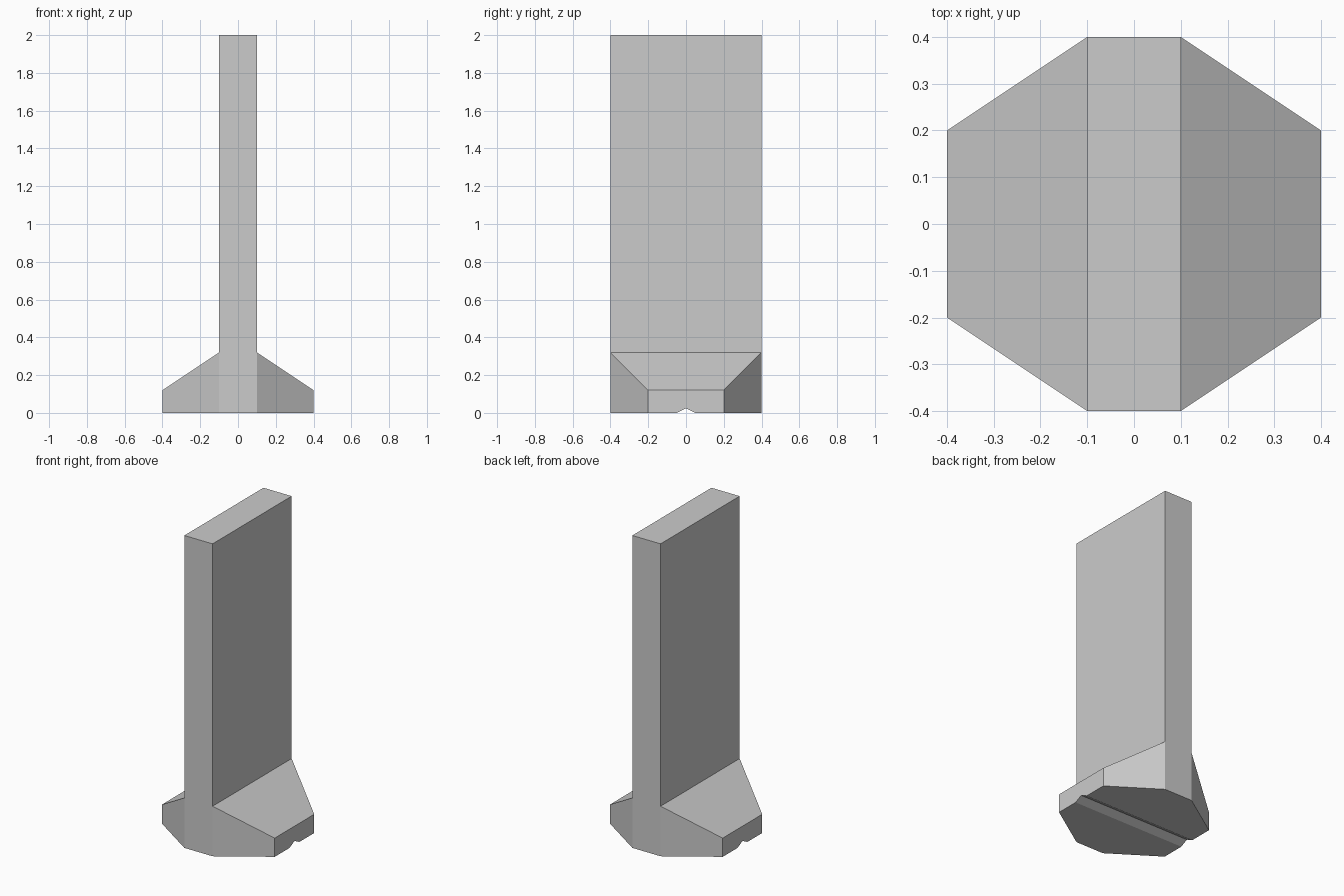
import bpy
import bmesh

if "Cube" in bpy.data.objects:
    bpy.data.objects.remove(bpy.data.objects["Cube"])

GROOVE_W, GROOVE_H = 0.05, 0.025

# Sections along x: (x, half depth, shoulder height, top height)
half = [(0.1, 0.4, 0.32, 2.0), (0.1, 0.4, 0.32, 0.32), (0.4, 0.2, 0.12, 0.12)]
sections = [(-x, w, s, t) for x, w, s, t in reversed(half)] + half


def section_ring(bm, x, w, shoulder, top):
    """Cross-section with a V groove in its underside."""
    pts = [(-w, 0), (-GROOVE_W, 0), (0, GROOVE_H), (GROOVE_W, 0), (w, 0),
           (w, shoulder), (w, top), (-w, top), (-w, shoulder)]
    return [bm.verts.new((x, y, z)) for y, z in pts]


# Upright slab and flared foot lofted as one solid
bm = bmesh.new()
rings = [section_ring(bm, *s) for s in sections]
for a, b in zip(rings, rings[1:]):
    for i in range(len(a)):
        j = (i + 1) % len(a)
        bm.faces.new((a[i], a[j], b[j], b[i]))
bm.faces.new(rings[0])
bm.faces.new(rings[-1])

# Weld the coincident points where the slab steps into the foot
bmesh.ops.remove_doubles(bm, verts=bm.verts[:], dist=0.0001)
bmesh.ops.recalc_face_normals(bm, faces=bm.faces[:])

mesh = bpy.data.meshes.new("slab_with_flared_foot")
bm.to_mesh(mesh)
bm.free()
obj = bpy.data.objects.new("slab_with_flared_foot", mesh)
bpy.context.collection.objects.link(obj)
